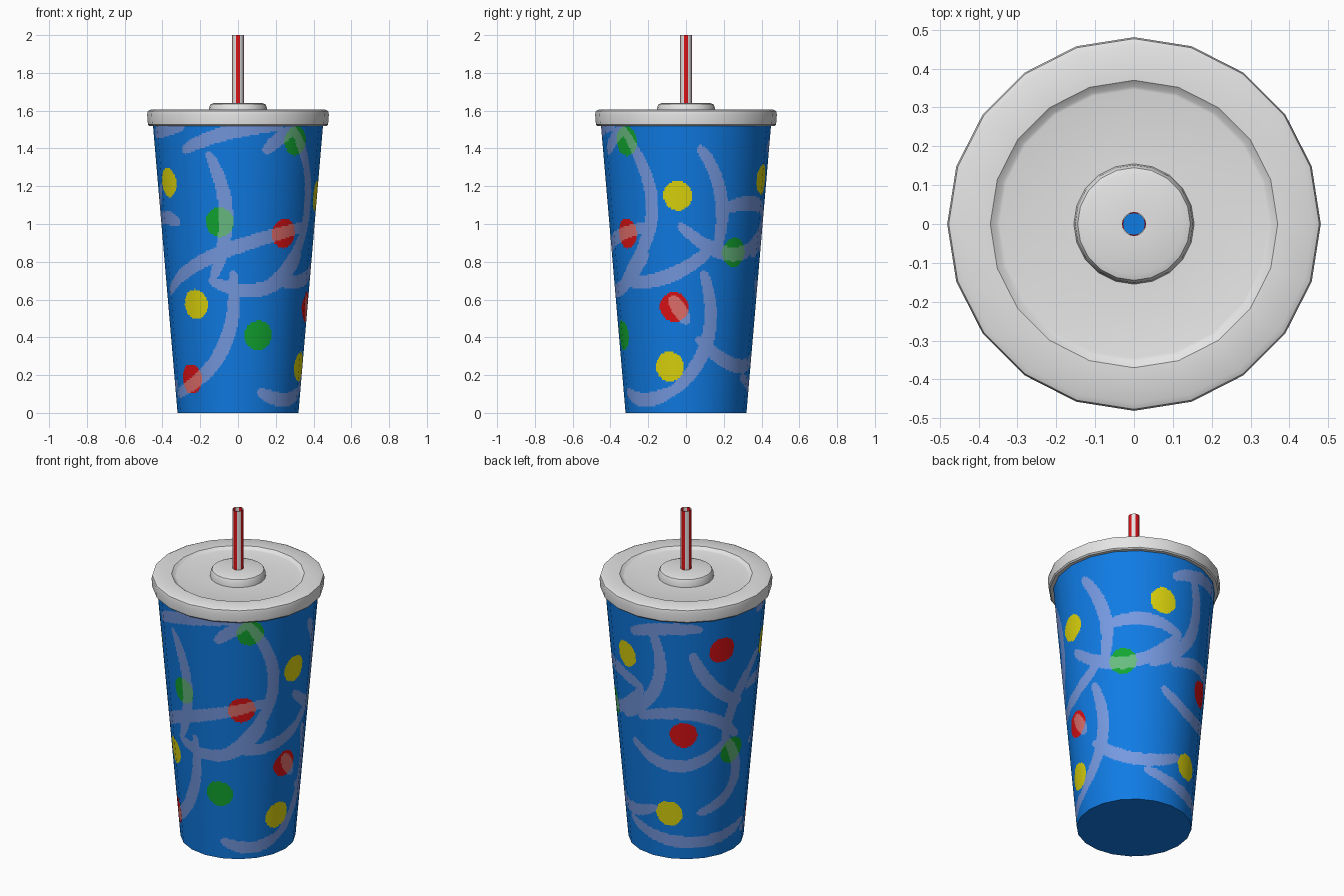
import bpy, math
from mathutils import Vector

if "Cube" in bpy.data.objects:
    bpy.data.objects.remove(bpy.data.objects["Cube"])

def mat(name, r, g, b):
    m = bpy.data.materials.new(name)
    m.diffuse_color = (r, g, b, 1)
    m.use_nodes = True
    m.node_tree.nodes["Principled BSDF"].inputs["Base Color"].default_value = m.diffuse_color
    return m

BLUE = mat("cup blue", 0.005, 0.20, 0.78)
STREAK = mat("streak pale blue", 0.18, 0.32, 0.75)
RED = mat("dot red", 0.72, 0.006, 0.008)
GREEN = mat("dot green", 0.006, 0.38, 0.03)
YELLOW = mat("dot yellow", 0.72, 0.66, 0.004)
PALE_RED = mat("pale red", 0.77, 0.16, 0.15)
PALE_GREEN = mat("pale green", 0.14, 0.50, 0.22)
PALE_YELLOW = mat("pale yellow", 0.68, 0.63, 0.10)
WHITE = mat("lid white", 0.78, 0.78, 0.78)

def add_object(name, verts, faces, mats, idx=None):
    me = bpy.data.meshes.new(name)
    me.from_pydata(verts, [], faces)
    for m in mats:
        me.materials.append(m)
    if idx:
        me.polygons.foreach_set("material_index", idx)
    ob = bpy.data.objects.new(name, me)
    bpy.context.collection.objects.link(ob)
    return ob

def revolve(name, profile, n, mats, rule=None):
    """Spin (radius, z) points, listed bottom to top on the outside."""
    verts = [(r * math.sin(2 * math.pi * i / n), -r * math.cos(2 * math.pi * i / n), z)
             for r, z in profile for i in range(n)]
    faces, idx = [], []
    for j in range(len(profile) - 1):
        for i in range(n):
            k = (i + 1) % n
            faces.append((j*n + i, j*n + k, (j+1)*n + k, (j+1)*n + i))
            idx.append(rule(i) if rule else 0)
    ob = add_object(name, verts, faces, mats, idx)
    bpy.ops.object.select_all(action='DESELECT')
    ob.select_set(True)
    bpy.context.view_layer.objects.active = ob
    bpy.ops.object.shade_smooth_by_angle(angle=math.radians(35))
    return ob

# ---- cup: 20-sided tapered wall, split finely so the print can be painted on faces
SIDES, SUB, ROWS, H = 20, 16, 174, 1.525
N = SIDES * SUB

def radius(z):
    return 0.32 + 0.13 * z / 1.52

def paint(cells, phi, z, rad):
    """Collect the wall cells within rad of a point (phi in degrees, 0 = front)."""
    r, dz = radius(z), H / ROWS
    da = 2 * math.pi / N
    ci, cj = math.radians(phi) / da, z / dz
    wi, wj = int(rad / (da * r)) + 2, int(rad / dz) + 2
    for j in range(max(0, int(cj) - wj), min(ROWS, int(cj) + wj + 1)):
        for i in range(int(ci) - wi, int(ci) + wi + 1):
            if math.hypot((i + .5 - ci) * da * r, (j + .5 - cj) * dz) < rad:
                cells.add((i % N, j))

# dots: angle, height
DOTS = [
    (RED, PALE_RED, [(38, .95), (-48, .18), (80, .56), (243, 1.31), (213, .79)]),
    (GREEN, PALE_GREEN, [(-14, 1.01), (18, .41), (44, 1.44), (131, .85), (258, .65)]),
    (YELLOW, PALE_YELLOW, [(-61, 1.22), (-38, .575), (75, .245), (84, 1.15), (163, 1.235), (199, .285)]),
]
# streaks are bowed strokes: start angle, start height, end angle, end height, bow
STREAKS = [
    (-41, 1.39, 31, 1.52, .03), (-80, 1.48, -42, 1.52, 0), (-21, 1.37, -20, .72, .08),
    (-74, .64, 63, .99, .05), (-22, .7, 57, .84, -.115), (-4, .74, -77, .1, .2),
    (104, .74, 75, .1, .14), (21, .11, 78, .12, -.045), (20, 1.39, 42, 1.5, .01),
    (-88, 1.02, -52, 1.01, .02), (42, 1.5, 16, .63, .24), (100, 1.4, 115, .86, .065),
    (116, 1.07, 178, 1.05, .05), (86, .99, 178, 1.05, -.18), (30, .7, 114, .9, -.08),
    (101, .39, 185, .31, -.1), (79, .6, 90, .49, 0), (188, 1.46, 155, .84, .15),
    (172, 1.4, 225, 1.46, .03), (174, .87, 262, .74, .115), (166, .7, 250, .72, -.12),
    (286, 1.2, 250, .74, -.06), (250, .74, 228, .29, .18), (152, .19, 283, .16, -.07),
    (220, 1.3, 263, .95, -.05),
]

streak_cells = set()
for a0, z0, a1, z1, bow in STREAKS:
    per_deg = math.radians(.4)          # wall length of one degree
    d = Vector(((a1 - a0) * per_deg, z1 - z0))
    left = Vector((-d.y, d.x)).normalized() * bow
    steps = 70
    for k in range(steps + 1):
        t = k / steps
        w = 4 * t * (1 - t)
        paint(streak_cells, a0 + (d.x * t + left.x * w) / per_deg, z0 + d.y * t + left.y * w,
              .016 + .022 * w ** .4)

MATS = [BLUE, STREAK, RED, PALE_RED, GREEN, PALE_GREEN, YELLOW, PALE_YELLOW]
colour = {c: 1 for c in streak_cells}
for plain, pale, spots in DOTS:
    for phi, z in spots:
        cells = set()
        paint(cells, phi, z, .078)
        for c in cells:
            colour[c] = MATS.index(pale if c in streak_cells else plain)

verts, normals, faces, idx = [], [], [], []
for j in range(ROWS + 1):
    z = H * j / ROWS
    for i in range(N):
        a = 2 * math.pi * i / N
        off = (i % SUB) / SUB * 2 * math.pi / SIDES - math.pi / SIDES
        r = radius(z) * math.cos(math.pi / SIDES) / math.cos(off)
        verts.append((r * math.sin(a), -r * math.cos(a), z))
        normals.append(Vector((math.sin(a), -math.cos(a), -.085)).normalized())
for j in range(ROWS):
    for i in range(N):
        k = (i + 1) % N
        faces.append((j*N + i, j*N + k, (j+1)*N + k, (j+1)*N + i))
        idx.append(colour.get((i, j), 0))
cup = add_object("cup_wall", verts, faces, MATS, idx)
cup.data.polygons.foreach_set("use_smooth", [True] * len(faces))
cup.data.normals_split_custom_set_from_vertices(normals)

# ---- cup base
base = [(.32 * math.sin(2*math.pi*i/SIDES), -.32 * math.cos(2*math.pi*i/SIDES), 0) for i in range(SIDES)]
add_object("cup_base", base, [tuple(reversed(range(SIDES)))], [BLUE])

# ---- lid with rim, recessed top and raised collar, open where the straw passes
revolve("lid", [(.44, 1.52), (.47, 1.52), (.477, 1.527), (.481, 1.58), (.477, 1.598), (.462, 1.605),
                (.37, 1.605), (.354, 1.592), (.346, 1.59), (.155, 1.59), (.152, 1.62),
                (.145, 1.634), (.128, 1.64), (.028, 1.64)], SIDES, [WHITE])

# ---- hollow striped straw
revolve("straw", [(.031, 1.56), (.031, 2.0), (.028, 2.0), (.028, 1.56)], 16, [RED, WHITE],
        lambda i: 1 if i % 4 in (1, 2) else 0)
